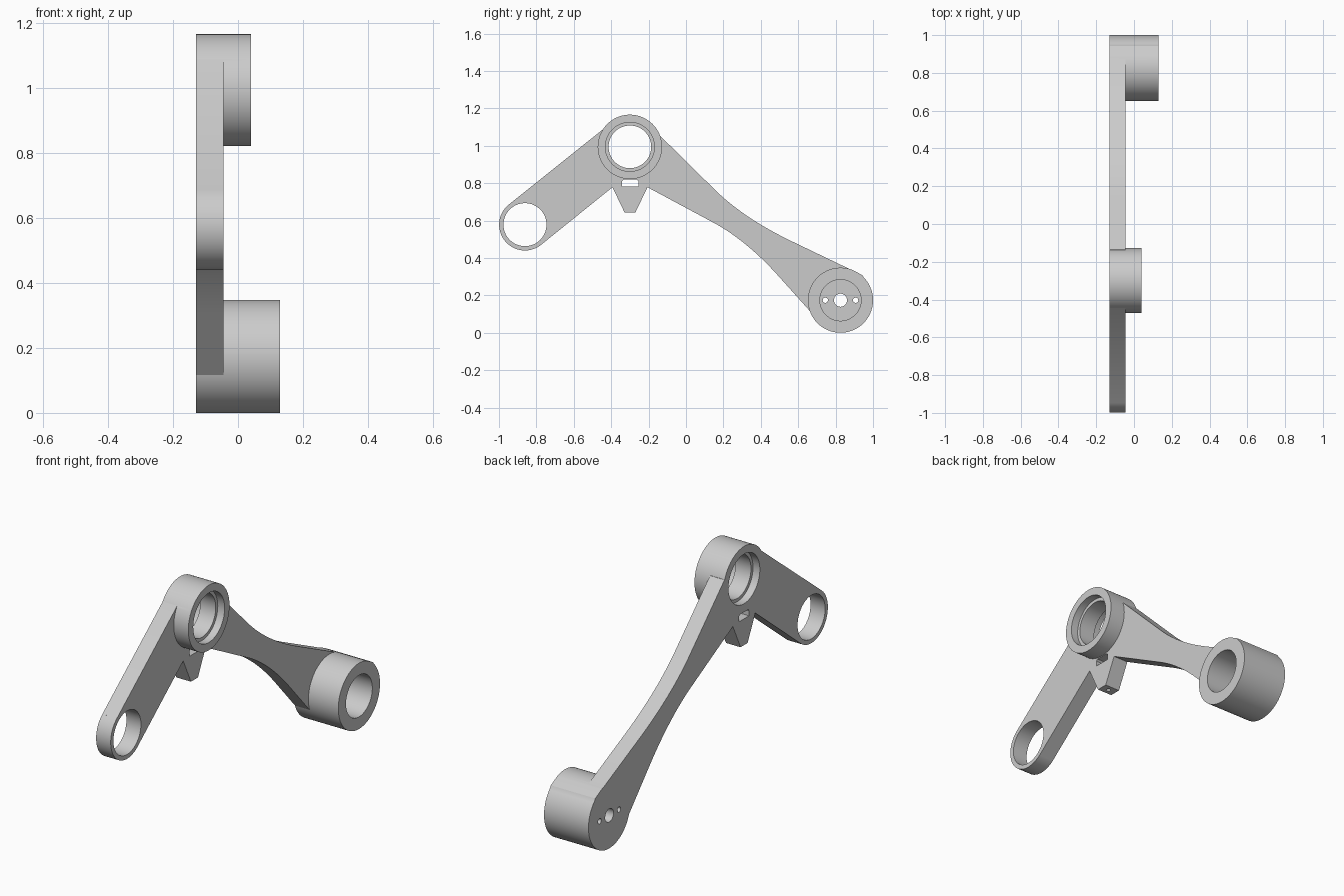
import bpy, bmesh, math
from mathutils import Vector
from mathutils.geometry import interpolate_bezier

old = bpy.data.objects.get("Cube")
if old:
    bpy.data.objects.remove(old, do_unlink=True)

grey = bpy.data.materials.new("light_grey")
grey.use_nodes = True
colour = (0.6, 0.6, 0.6, 1)
grey.diffuse_color = colour
grey.node_tree.nodes["Principled BSDF"].inputs["Base Color"].default_value = colour

BACK, FACE = -0.13, -0.045          # the two sides of the flat plate
HUB, RING, BOSS = (-0.3, 0.994), (-0.861, 0.578), (0.826, 0.174)


def arc(centre, r, start=0, end=360, n=96):
    """Points on an arc in the y-z plane."""
    step = (end - start) / n
    count = n if end - start == 360 else n + 1
    return [(centre[0] + r * math.cos(math.radians(start + step * i)),
             centre[1] + r * math.sin(math.radians(start + step * i))) for i in range(count)]


def bend(a, control, b):
    """Curved edge from a to b, tangent to the lines through the control point."""
    a, c, b = (Vector((*p, 0)) for p in (a, control, b))
    pts = interpolate_bezier(a, a.lerp(c, 2 / 3), b.lerp(c, 2 / 3), b, 20)
    return [(p.x, p.y) for p in pts]


def prism(name, outline, x0, x1):
    """Extrude a y-z outline along x."""
    bm = bmesh.new()
    face = bm.faces.new([bm.verts.new((x0, y, z)) for y, z in outline])
    made = bmesh.ops.extrude_face_region(bm, geom=[face])["geom"]
    bmesh.ops.translate(bm, vec=(x1 - x0, 0, 0),
                        verts=[g for g in made if isinstance(g, bmesh.types.BMVert)])
    bmesh.ops.recalc_face_normals(bm, faces=bm.faces)
    mesh = bpy.data.meshes.new(name)
    bm.to_mesh(mesh)
    bm.free()
    mesh.materials.append(grey)
    obj = bpy.data.objects.new(name, mesh)
    bpy.context.collection.objects.link(obj)
    return obj


def combine(body, tool, operation):
    """Apply a boolean and discard the tool."""
    mod = body.modifiers.new("combine", "BOOLEAN")
    mod.object, mod.operation, mod.solver = tool, operation, "EXACT"
    graph = bpy.context.evaluated_depsgraph_get()
    mesh = bpy.data.meshes.new_from_object(body.evaluated_get(graph))
    body.modifiers.clear()
    body.data = mesh
    bpy.data.objects.remove(tool, do_unlink=True)


# Flat plate: straight arm, small tab and the waisted long arm
outline = [(-0.43, 1.099), (-0.947, 0.686), (-0.775, 0.47), (-0.393, 0.778),
           (-0.329, 0.644), (-0.27, 0.644), (-0.206, 0.778)]
outline += bend((0.152, 0.586), (0.329, 0.489), (0.5, 0.297))
outline += [(0.735, 0.035), (0.943, 0.308)]
outline += bend((0.553, 0.495), (0.302, 0.618), (0.152, 0.767))
outline += [(-0.136, 1.051)]
arm = prism("lever_arm", outline, BACK, FACE)

# Round ends and pivot hub
combine(arm, prism("end_ring", arc(RING, 0.138), BACK, FACE), "UNION")
combine(arm, prism("pivot_hub", arc(HUB, 0.172), BACK, 0.04), "UNION")
boss_outline = arc(BOSS, 0.174, 68, 405) + [(0.943, 0.308)]
combine(arm, prism("end_boss", boss_outline, BACK, 0.13), "UNION")

# Bores, bearing seats and screw holes
cuts = [(RING, 0.115, -0.3, 0.3), (HUB, 0.114, -0.3, 0.3),
        (HUB, 0.131, 0.0, 0.3), (HUB, 0.131, -0.3, -0.09),
        (BOSS, 0.11, -0.06, 0.3), (BOSS, 0.035, -0.3, 0.0)]
for side in (-1, 1):
    cuts.append(((BOSS[0] + side * 0.081, BOSS[1]), 0.014, -0.3, 0.0))
for centre, r, x0, x1 in cuts:
    combine(arm, prism("bore", arc(centre, r), x0, x1), "DIFFERENCE")

# Nut slot with clipped upper corners, and the screw hole under the tab
slot = [(-0.341, 0.783), (-0.255, 0.783), (-0.255, 0.81), (-0.263, 0.819),
        (-0.333, 0.819), (-0.341, 0.81)]
combine(arm, prism("slot", slot, -0.3, 0.3), "DIFFERENCE")
screw = prism("screw_hole", arc((0, 0), 0.011, n=24), -0.1, 0.1)
screw.rotation_euler = (0, math.pi / 2, 0)
screw.location = ((BACK + FACE) / 2, -0.3, 0.7)
bpy.context.view_layer.update()
combine(arm, screw, "DIFFERENCE")

# Smooth the round walls, keep the rims sharp
bpy.ops.object.select_all(action="DESELECT")
arm.select_set(True)
bpy.context.view_layer.objects.active = arm
bpy.ops.object.shade_smooth_by_angle(angle=math.radians(20))
